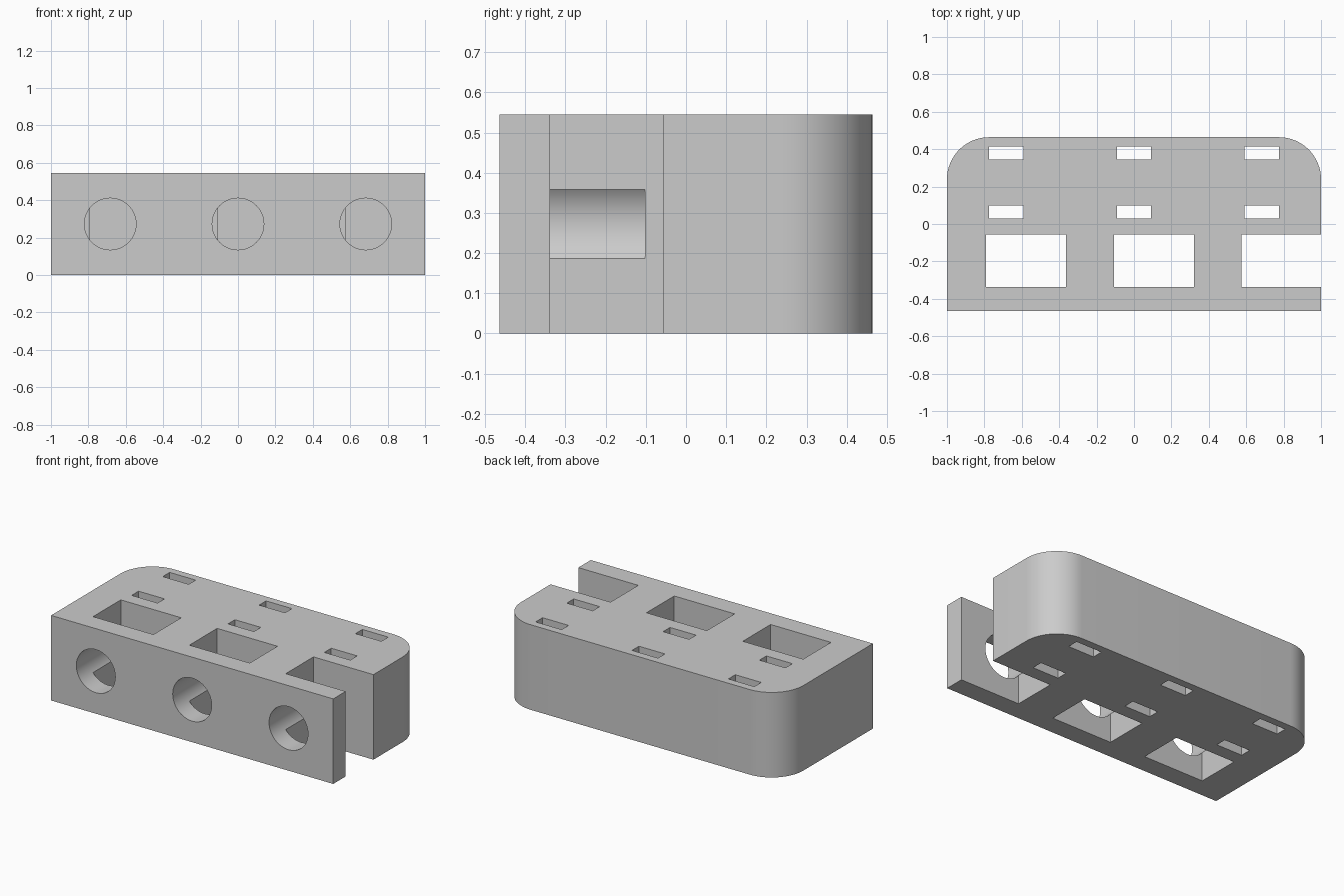
import bpy
import math
from mathutils import Vector

default = bpy.data.objects.get("Cube")
if default:
    bpy.data.objects.remove(default, do_unlink=True)

HEIGHT = 0.545
FRONT, BACK = -0.464, 0.464
RADIUS = 0.225
COLUMNS = (-0.683, 0.0, 0.683)

# Plain grey plastic
grey = bpy.data.materials.new("plain_grey")
grey.use_nodes = True
colour = (0.6, 0.6, 0.6, 1)
grey.diffuse_color = colour
grey.node_tree.nodes["Principled BSDF"].inputs["Base Color"].default_value = colour


def cut(target, cutter):
    """Subtract a cutter from the target, then discard it."""
    cutter.hide_render = True
    mod = target.modifiers.new("cut", "BOOLEAN")
    mod.operation = "DIFFERENCE"
    mod.solver = "EXACT"
    mod.object = cutter
    bpy.ops.object.select_all(action="DESELECT")
    bpy.context.view_layer.objects.active = target
    target.select_set(True)
    bpy.ops.object.modifier_apply(modifier=mod.name)
    bpy.data.objects.remove(cutter, do_unlink=True)


def box_cutter(name, x0, x1, y0, y1):
    """Box running right through the block from top to bottom."""
    bpy.ops.mesh.primitive_cube_add(
        size=1, location=((x0 + x1) / 2, (y0 + y1) / 2, HEIGHT / 2))
    obj = bpy.context.object
    obj.name = name
    obj.scale = (x1 - x0, y1 - y0, HEIGHT * 2)
    bpy.context.view_layer.update()
    return obj


# Block outline: square front corners, rounded back corners
outline = [Vector((-1, FRONT)), Vector((1, FRONT))]
for side, start in ((1, 0), (-1, math.pi / 2)):
    centre = Vector((side * (1 - RADIUS), BACK - RADIUS))
    for i in range(17):
        a = start + i / 16 * math.pi / 2
        outline.append(centre + RADIUS * Vector((math.cos(a), math.sin(a))))

n = len(outline)
verts = [(p.x, p.y, z) for z in (0, HEIGHT) for p in outline]
faces = [tuple(reversed(range(n))), tuple(range(n, 2 * n))]
faces += [(i, (i + 1) % n, (i + 1) % n + n, i + n) for i in range(n)]
mesh = bpy.data.meshes.new("holder_block")
mesh.from_pydata(verts, [], faces)
mesh.materials.append(grey)
block = bpy.data.objects.new("holder_block", mesh)
bpy.context.collection.objects.link(block)

for x in COLUMNS:
    # Large pocket; the last one is open at the side
    right = 1.2 if x > 0.5 else x + 0.32
    cut(block, box_cutter("pocket_cutter", x - 0.108, right, -0.338, -0.057))

    # Two small strap slots behind each pocket
    for y in (0.065, 0.38):
        cut(block, box_cutter("slot_cutter", x - 0.092, x + 0.092, y - 0.035, y + 0.035))

    # Round blind hole from the front, ending inside the pocket depth
    y0, y1 = FRONT - 0.1, -0.102
    bpy.ops.mesh.primitive_cylinder_add(
        vertices=64, radius=0.138, depth=y1 - y0,
        location=(x, (y0 + y1) / 2, HEIGHT / 2),
        rotation=(math.pi / 2, 0, 0))
    hole = bpy.context.object
    hole.name = "hole_cutter"
    bpy.context.view_layer.update()
    cut(block, hole)

# One material throughout, smooth curves with sharp edges
block.data.materials.clear()
block.data.materials.append(grey)
for poly in block.data.polygons:
    poly.material_index = 0
bpy.ops.object.select_all(action="DESELECT")
block.select_set(True)
bpy.context.view_layer.objects.active = block
bpy.ops.object.shade_smooth_by_angle(angle=math.radians(30))
